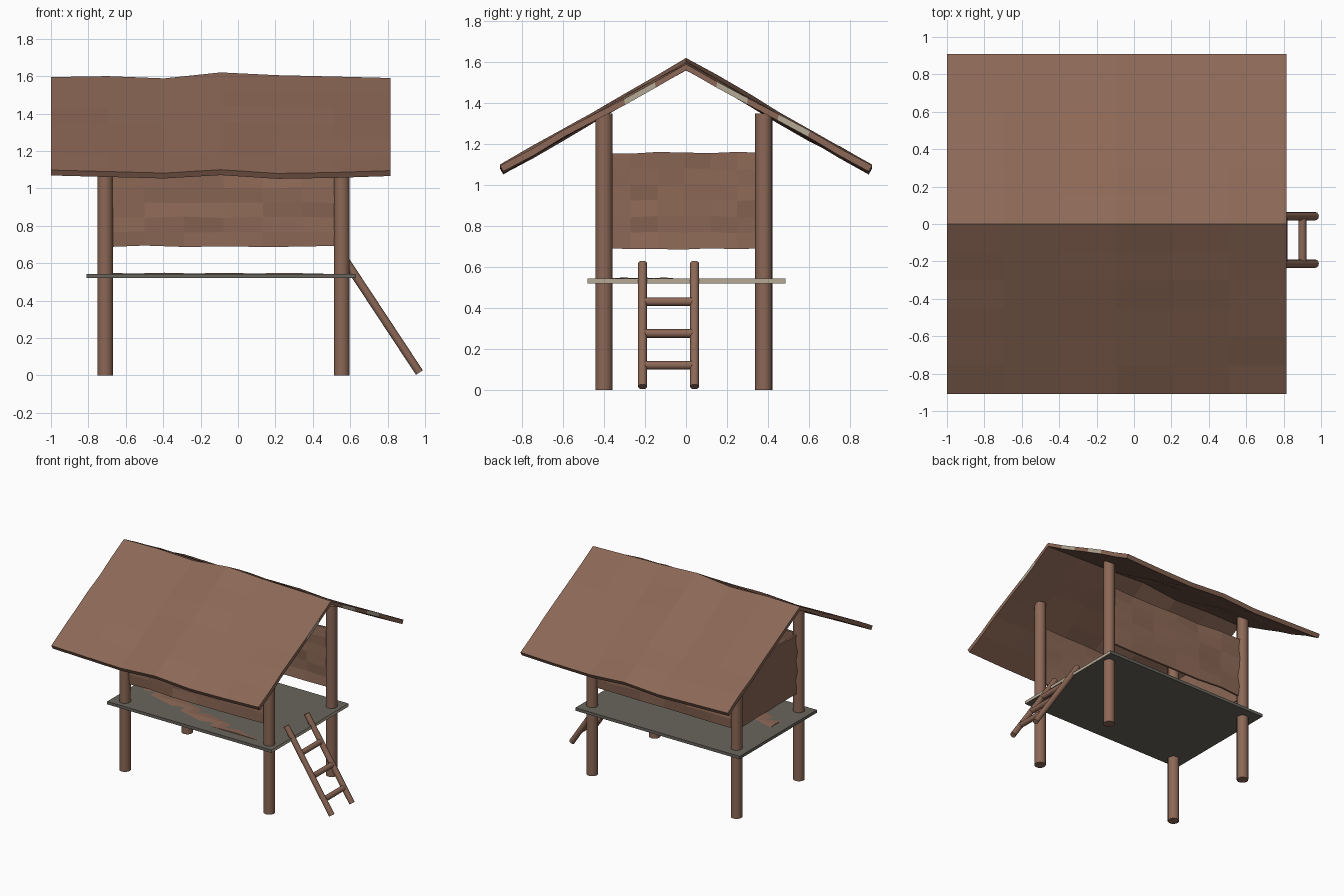
import bpy, bmesh, random
from mathutils import Vector

if "Cube" in bpy.data.objects:
    bpy.data.objects.remove(bpy.data.objects["Cube"])

random.seed(4)


def material(name, rgb):
    m = bpy.data.materials.new(name)
    m.diffuse_color = (*rgb, 1)
    m.use_nodes = True
    m.node_tree.nodes["Principled BSDF"].inputs["Base Color"].default_value = m.diffuse_color
    return m


WOOD = material("brown wood", (0.262, 0.138, 0.093))
GREY = material("grey boards", (0.141, 0.130, 0.109))
BEIGE = material("beige end grain", (0.47, 0.40, 0.30))


def finish(bm, name, mats):
    bmesh.ops.recalc_face_normals(bm, faces=bm.faces)
    me = bpy.data.meshes.new(name)
    bm.to_mesh(me)
    bm.free()
    for m in mats:
        me.materials.append(m)
    ob = bpy.data.objects.new(name, me)
    bpy.context.collection.objects.link(ob)
    return ob


def slab(name, top, bottom, nu, nv, mats=(WOOD,), rule=None):
    """Closed slab between two (nu+1) x (nv+1) grids given as functions of i, j."""
    bm = bmesh.new()
    a, b = [[[bm.verts.new(f(i, j)) for j in range(nv + 1)] for i in range(nu + 1)]
            for f in (top, bottom)]
    for g in (a, b):
        for i in range(nu):
            for j in range(nv):
                bm.faces.new((g[i][j], g[i + 1][j], g[i + 1][j + 1], g[i][j + 1]))
    for i in range(nu):
        for j in (0, nv):
            bm.faces.new((a[i][j], a[i + 1][j], b[i + 1][j], b[i][j]))
    for j in range(nv):
        for i in (0, nu):
            f = bm.faces.new((a[i][j], a[i][j + 1], b[i][j + 1], b[i][j]))
            if rule and i == nu and rule(j):
                f.material_index = 1
    return finish(bm, name, mats)


def rod(name, p, q, r, sides=16):
    p, q = Vector(p), Vector(q)
    bm = bmesh.new()
    bmesh.ops.create_cone(bm, cap_ends=True, segments=sides, radius1=r, radius2=r,
                          depth=(q - p).length)
    rot = (q - p).to_track_quat('Z', 'Y').to_matrix().to_4x4()
    bmesh.ops.transform(bm, matrix=rot, verts=bm.verts)
    bmesh.ops.translate(bm, vec=(p + q) / 2, verts=bm.verts)
    for f in bm.faces:
        f.smooth = len(f.verts) == 4
    for e in bm.edges:
        e.smooth = all(len(f.verts) == 4 for f in e.link_faces)
    return finish(bm, name, (WOOD,))


# Corner posts
X0, X1, Y0, Y1 = -0.71, 0.555, -0.40, 0.38
for px, sx in ((X0, "left"), (X1, "right")):
    for py, sy in ((Y0, "front"), (Y1, "back")):
        rod(f"{sy}_{sx}_post", (px, py, 0), (px, py, 1.35), 0.042)


# Platform, with a pale right end
def deck(z):
    return lambda i, j: (-0.81 + 1.44 * i, -0.48 + 0.965 * j, z)


slab("platform", deck(0.543), deck(0.52), 1, 1, (GREY, BEIGE), lambda j: True)


# Warped mat that just breaks through the platform top
def mat_point(drop):
    def f(i, j):
        x, y = X0 + (X1 - X0) * i / 8, Y0 + (Y1 - Y0) * j / 8
        ridge = abs(y + 0.12 + 0.3 * (x + 0.68))
        spot = ((x - 0.3) ** 2 + (y - 0.36) ** 2) ** 0.5
        return (x, y, max(0.534, 0.549 - 0.09 * min(ridge, spot)) - drop)
    return f


slab("floor_mat", mat_point(0), mat_point(0.008), 8, 8)


# Hanging woven walls on three sides, slightly warped
def wall(name, p, q):
    p, q = Vector(p), Vector(q)
    n = (q - p).normalized().cross(Vector((0, 0, 1)))
    warp = {(i, j): (random.uniform(-.01, .01), random.uniform(-.005, .005))
            for i in range(7) for j in range(7)}

    def side(off):
        def f(i, j):
            d, dz = warp[i, j]
            return p.lerp(q, i / 6) + n * (d + off) + Vector((0, 0, 0.69 + 0.467 * j / 6 + dz))
        return f
    slab(name, side(0.008), side(-0.008), 6, 6)


wall("front_wall", (X0, Y0, 0), (X1, Y0, 0))
wall("back_wall", (X0, Y1, 0), (X1, Y1, 0))
wall("left_wall", (X0, Y0, 0), (X0, Y1, 0))

# Gable roof with a wavy ridge and eaves
RIDGE = (1.595, 1.60, 1.588, 1.62, 1.605, 1.598, 1.59)
EAVE = (1.098, 1.09, 1.082, 1.10, 1.08, 1.085, 1.095)
bump = {(i, j): random.uniform(-.006, .006) for i in range(7) for j in range(13)}


def roof_top(i, j):
    t = (j - 6) / 6
    z = RIDGE[i] + (EAVE[i] - RIDGE[i]) * abs(t)
    return (-1 + 1.815 * i / 6, 0.908 * t, z + (bump[i, j] if 0 < abs(t) < 1 else 0))


def roof_bottom(i, j):
    x, y, z = roof_top(i, j)
    return (x, y - 0.016 * (j - 6) / 6, z - 0.029)


slab("roof", roof_top, roof_bottom, 6, 12, (WOOD, BEIGE), lambda j: j in (4, 7, 9))

# Ladder leaning on the right end
BOT, TOP = Vector((0.97, 0, 0.015)), Vector((0.572, 0, 0.618))
for name, y in (("front_ladder_rail", -0.212), ("back_ladder_rail", 0.042)):
    rod(name, BOT + Vector((0, y, 0)), TOP + Vector((0, y, 0)), 0.022, 12)
for k, z in enumerate((0.12, 0.275, 0.43)):
    c = BOT.lerp(TOP, (z - BOT.z) / (TOP.z - BOT.z))
    rod(f"ladder_rung_{k + 1}", (c.x, -0.2, c.z), (c.x, 0.03, c.z), 0.021, 12)
